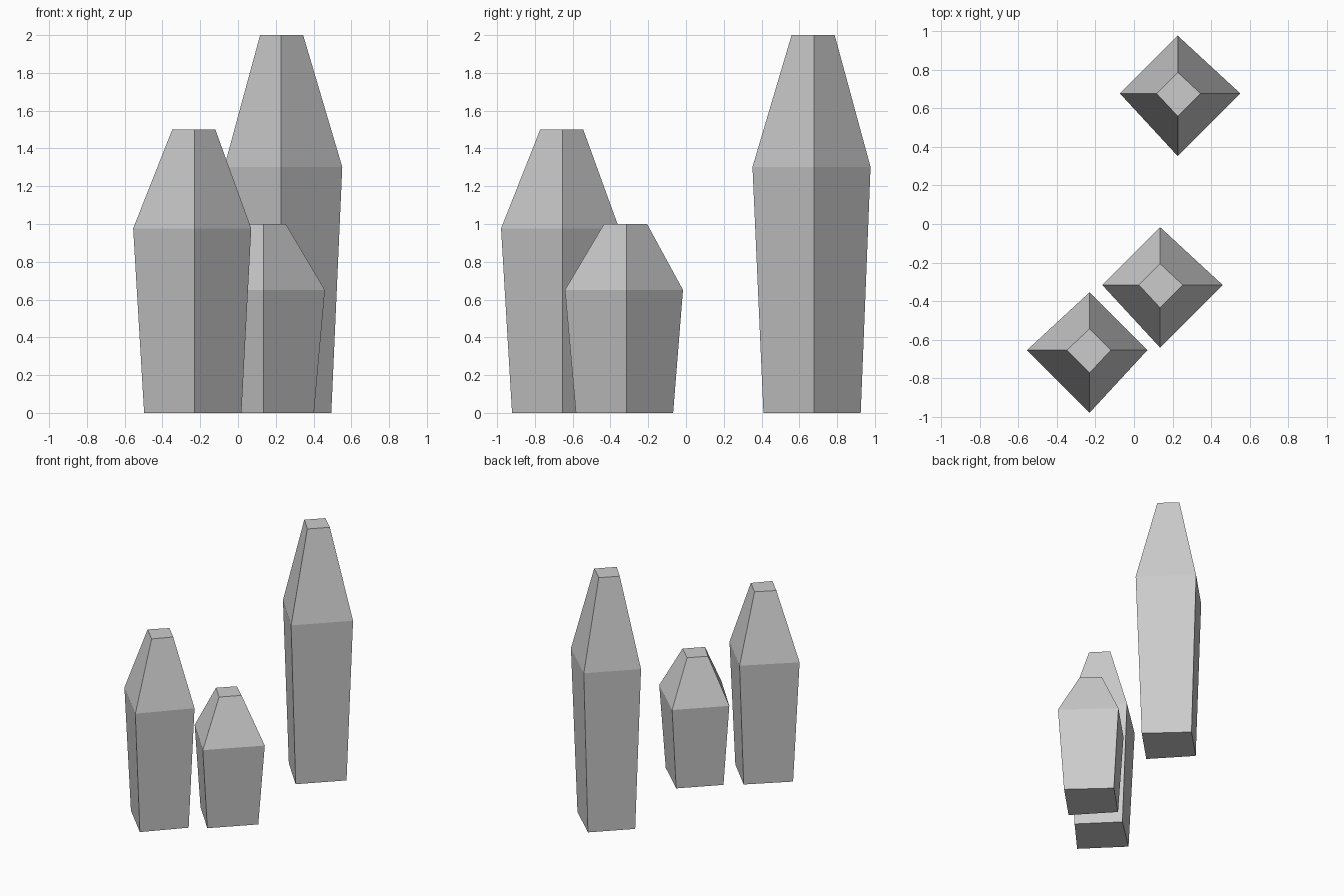
import bpy, bmesh

if "Cube" in bpy.data.objects:
    bpy.data.objects.remove(bpy.data.objects["Cube"])

# ring sections: relative height, long half-diagonal, short half-diagonal
SECTIONS = [(0.0, 0.267, 0.248), (0.651, 0.325, 0.30), (1.0, 0.118, 0.11)]


def crystal(name, cx, cy, height, side):
    """Four-sided crystal; side (+1/-1) is the x direction of the longer corner."""
    bm = bmesh.new()
    rings = []
    for t, long, short in SECTIONS:
        right, left = (long, short) if side > 0 else (short, long)
        corners = [(right, 0), (0, short), (-left, 0), (0, -long)]
        rings.append([bm.verts.new((cx + x, cy + y, t * height)) for x, y in corners])
    # side walls
    for a, b in zip(rings, rings[1:]):
        for i in range(4):
            j = (i + 1) % 4
            bm.faces.new((a[i], a[j], b[j], b[i]))
    # base and flat tip
    bm.faces.new(rings[0][::-1])
    bm.faces.new(rings[-1])
    bmesh.ops.recalc_face_normals(bm, faces=bm.faces)
    mesh = bpy.data.meshes.new(name)
    bm.to_mesh(mesh)
    bm.free()
    bpy.context.collection.objects.link(bpy.data.objects.new(name, mesh))


crystal("tall_crystal", 0.227, 0.677, 2.0, 1)
crystal("medium_crystal", -0.23, -0.654, 1.5, -1)
crystal("small_crystal", 0.135, -0.316, 1.0, 1)
